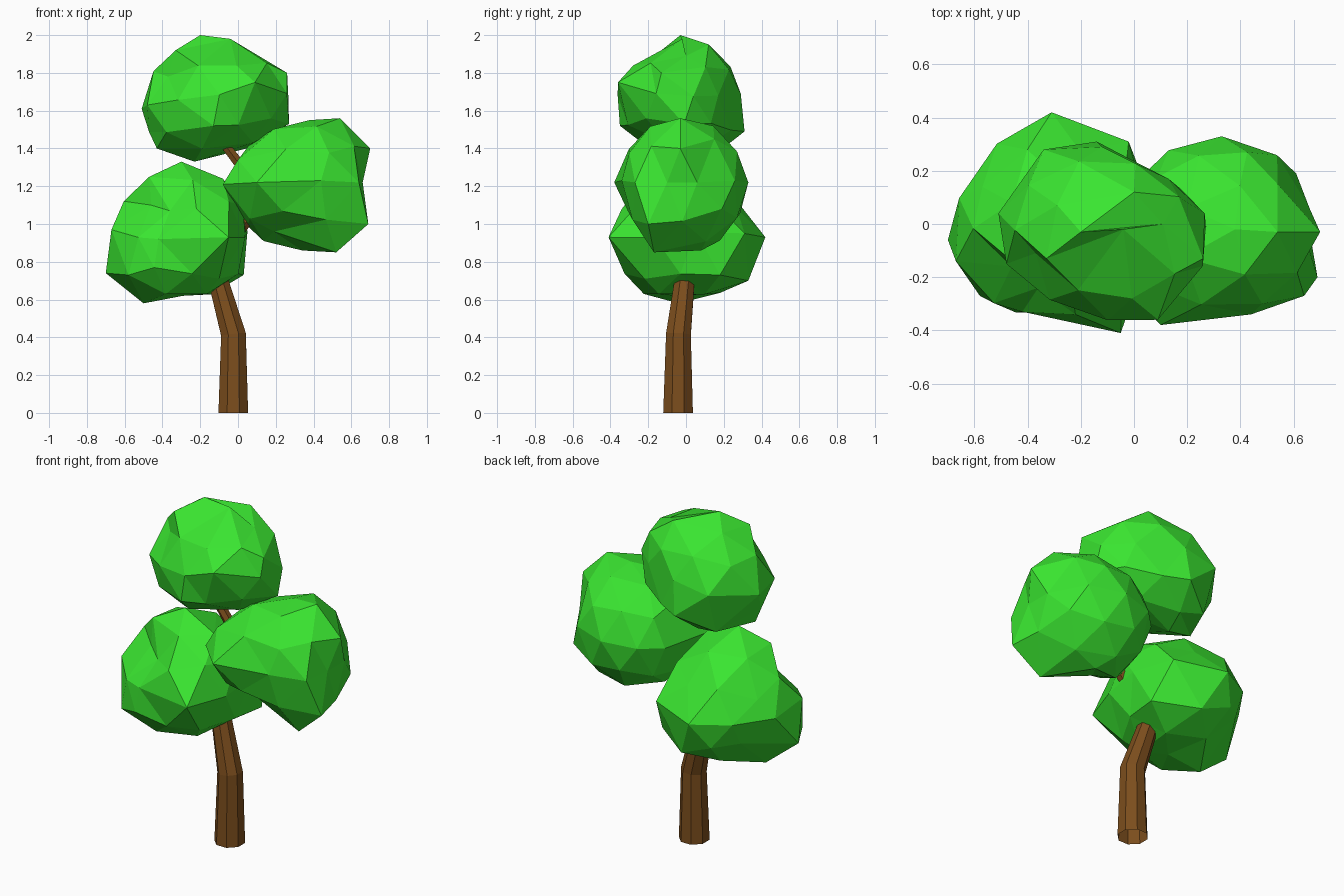
import bpy, bmesh, math
from mathutils import Vector


def material(name, rgb):
    m = bpy.data.materials.new(name)
    m.diffuse_color = (*rgb, 1)
    return m


BARK = material("bark brown", (0.2, 0.075, 0.012))
LEAF = material("leaf green", (0.042, 0.78, 0.03))


def finish(bm, name, mat):
    mesh = bpy.data.meshes.new(name)
    bm.to_mesh(mesh)
    bm.free()
    mesh.materials.append(mat)
    obj = bpy.data.objects.new(name, mesh)
    bpy.context.collection.objects.link(obj)


def limb(name, path, sides=8):
    """Open tapered tube through (x, y, z, radius) stations."""
    bm = bmesh.new()
    pts = [Vector(p[:3]) for p in path]
    rings = []
    for i, p in enumerate(path):
        tangent = (pts[min(i + 1, len(pts) - 1)] - pts[max(i - 1, 0)]).normalized()
        if i == 0:
            tangent = Vector((0, 0, 1))
        u = Vector((0, 1, 0)).cross(tangent).normalized()
        v = tangent.cross(u)
        ring = []
        for k in range(sides):
            a = 2 * math.pi * (k + 0.5) / sides
            ring.append(bm.verts.new(pts[i] + p[3] * (u * math.cos(a) + v * math.sin(a))))
        rings.append(ring)
    for a, b in zip(rings, rings[1:]):
        for k in range(sides):
            j = (k + 1) % sides
            bm.faces.new((a[k], a[j], b[j], b[k]))
    finish(bm, name, BARK)


def clump(name, centre, radii, knobs):
    """Faceted ball pulled onto the given knobs, the rest following softly."""
    bm = bmesh.new()
    bmesh.ops.create_icosphere(bm, subdivisions=2, radius=1)
    c, r = Vector(centre), Vector(radii)
    # Pair every knob with the vertex nearest to it in direction, best pairs first
    pairs = []
    for n, k in enumerate(knobs):
        d = Vector([(k[i] - c[i]) / r[i] for i in range(3)]).normalized()
        pairs += [(-v.co.dot(d), n, v.index) for v in bm.verts]
    pull, used = {}, set()
    bm.verts.ensure_lookup_table()
    for _, n, i in sorted(pairs):
        if n not in used and i not in pull:
            used.add(n)
            pull[i] = Vector(knobs[n]) - (c + bm.verts[i].co * r)
    # Spread the pull to the remaining vertices
    move = [pull.get(v.index, Vector()) for v in bm.verts]
    for _ in range(40):
        for v in bm.verts:
            if v.index not in pull:
                near = [move[e.other_vert(v).index] for e in v.link_edges]
                move[v.index] = 0.9 * sum(near, Vector()) / len(near)
    for v in bm.verts:
        v.co = c + v.co * r + move[v.index]
    bmesh.ops.recalc_face_normals(bm, faces=bm.faces)
    finish(bm, name, LEAF)


# Bent trunk and the thin branch that carries the upper foliage
limb("trunk", [(-0.025, -0.042, 0, 0.085), (-0.024, -0.04, 0.415, 0.071),
               (-0.11, -0.005, 0.72, 0.056), (-0.13, 0, 0.8, 0.05)])
limb("upper_branch", [(-0.12, 0, 0.78, 0.045), (0.02, -0.06, 0.98, 0.034),
                      (0.14, -0.08, 1.14, 0.034), (-0.13, -0.08, 1.5, 0.026)], 6)

# Three foliage clumps
clump("lower_foliage", (-0.33, 0, 0.95), (0.355, 0.365, 0.34), [
    (-0.70, -0.06, 0.74), (-0.67, -0.14, 0.97), (-0.50, -0.04, 0.58),
    (-0.58, -0.27, 0.73), (-0.42, -0.33, 0.92), (-0.05, -0.41, 0.93),
    (0.03, 0.18, 0.73), (0.05, 0.05, 0.96), (-0.02, 0.31, 0.95),
    (-0.31, 0.42, 0.93), (-0.20, 0.33, 0.70), (-0.08, -0.10, 1.24),
    (-0.30, -0.07, 1.33), (-0.47, -0.13, 1.25), (-0.46, -0.16, 1.10),
    (-0.36, -0.24, 1.07), (-0.22, -0.34, 1.08), (-0.20, 0.27, 1.08),
    (-0.57, 0.14, 1.04), (-0.10, -0.22, 0.71), (-0.52, 0.23, 0.80),
    (-0.29, -0.06, 0.62)])
clump("right_foliage", (0.33, -0.02, 1.21), (0.365, 0.335, 0.345), [
    (0.70, -0.03, 1.40), (0.66, 0.06, 1.22), (0.64, -0.27, 1.22),
    (0.69, -0.20, 1.00), (0.52, -0.17, 0.85), (0.34, 0.08, 0.86),
    (0.54, -0.03, 1.56), (0.38, -0.02, 1.55), (0.54, 0.15, 1.45),
    (0.61, 0.19, 1.08), (0.33, 0.33, 1.22), (0.10, -0.38, 1.22),
    (0.44, -0.34, 1.23), (-0.08, -0.19, 1.21), (0.05, -0.05, 0.99),
    (0.06, 0, 1.42), (0.02, 0.17, 1.2), (0.66, -0.10, 1.22),
    (0.20, 0.06, 1.48), (0.19, -0.12, 0.96), (0.0, -0.2, 1.34)])
clump("top_foliage", (-0.12, -0.03, 1.66), (0.36, 0.325, 0.32), [
    (-0.48, -0.15, 1.63), (-0.43, -0.04, 1.40), (-0.23, 0.02, 1.33),
    (0.08, -0.10, 1.43), (0.27, -0.01, 1.53), (0.26, -0.13, 1.80),
    (-0.04, -0.02, 1.98), (-0.20, -0.03, 2.00), (-0.33, -0.13, 1.92),
    (-0.37, -0.11, 1.78), (0.0, 0.12, 1.95), (0.09, -0.36, 1.75),
    (-0.13, -0.35, 1.52), (-0.14, 0.31, 1.49), (-0.12, 0.29, 1.69),
    (-0.34, 0.28, 1.65), (-0.33, 0.19, 1.40), (0.13, 0.17, 1.68),
    (0.11, 0.0, 1.89), (-0.51, 0.04, 1.61)])
